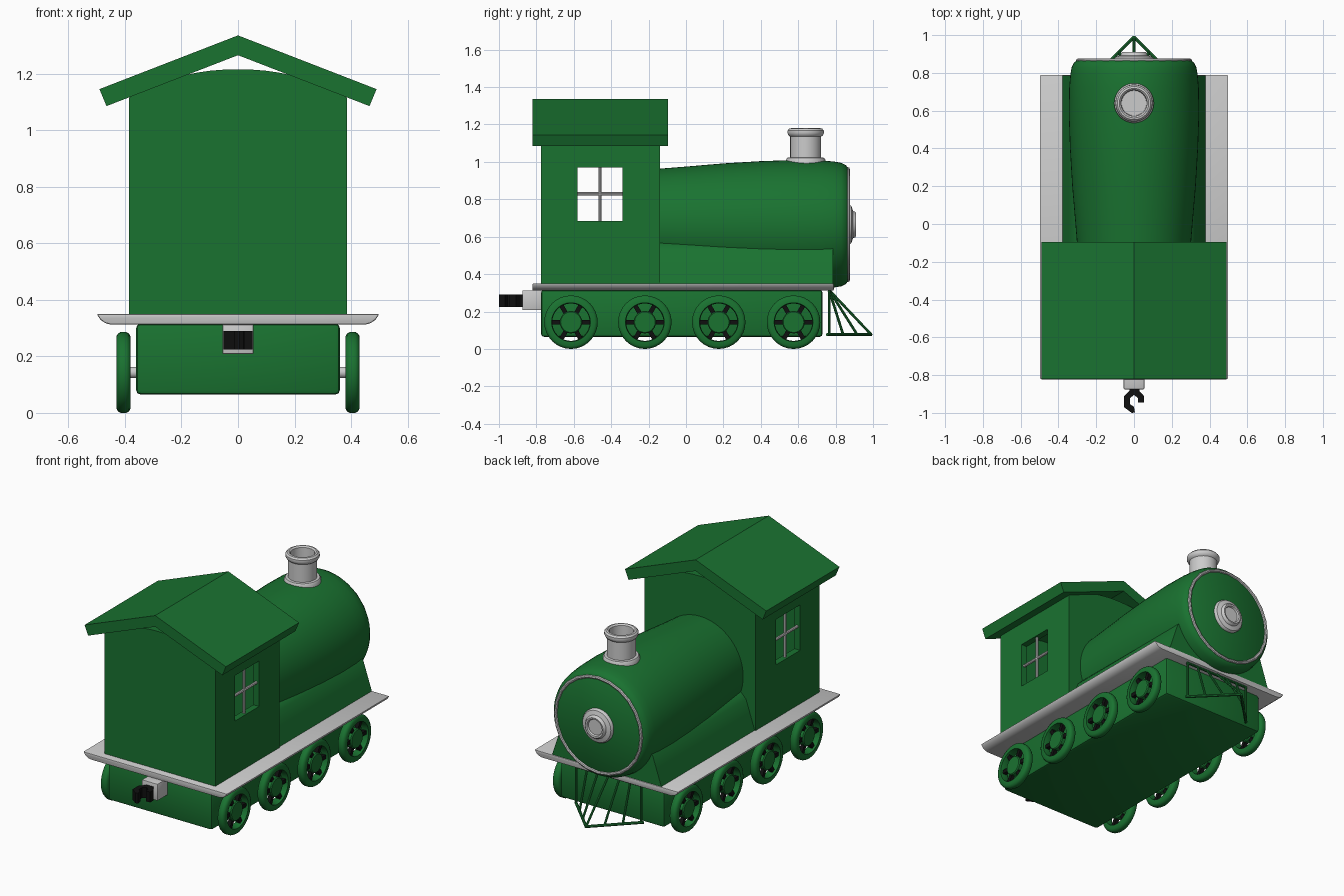
import bpy, bmesh
from math import sin, cos, pi, radians
from mathutils import Vector, Matrix

if "Cube" in bpy.data.objects:
    bpy.data.objects.remove(bpy.data.objects["Cube"])


def material(name, rgb):
    m = bpy.data.materials.new(name)
    m.diffuse_color = (*rgb, 1)
    m.use_nodes = True
    m.node_tree.nodes["Principled BSDF"].inputs["Base Color"].default_value = m.diffuse_color
    return m


GREEN = material("green_paint", (0.01, 0.17, 0.03))
BLACK = material("black_iron", (0.005, 0.005, 0.005))


def finish(name, bm, mat=None, bevel=0, segs=2, smooth=True):
    bmesh.ops.remove_doubles(bm, verts=bm.verts, dist=1e-5)
    bmesh.ops.recalc_face_normals(bm, faces=bm.faces)
    mesh = bpy.data.meshes.new(name)
    bm.to_mesh(mesh)
    bm.free()
    ob = bpy.data.objects.new(name, mesh)
    bpy.context.collection.objects.link(ob)
    if mat:
        mesh.materials.append(mat)
    bpy.ops.object.select_all(action='DESELECT')
    ob.select_set(True)
    bpy.context.view_layer.objects.active = ob
    if bevel:
        mod = ob.modifiers.new("bevel", 'BEVEL')
        mod.width, mod.segments = bevel, segs
        bpy.ops.object.modifier_apply(modifier="bevel")
    if smooth:
        bpy.ops.object.shade_smooth_by_angle(angle=radians(35))
    return ob


def place(axis, h, u, v):
    return {'x': (h, u, v), 'y': (u, h, v), 'z': (u, v, h)}[axis]


def prism(name, pts, lo, hi, axis='y', mat=None, **kw):
    """Extrude a 2D outline along an axis."""
    bm = bmesh.new()
    a = [bm.verts.new(place(axis, lo, *p)) for p in pts]
    b = [bm.verts.new(place(axis, hi, *p)) for p in pts]
    bm.faces.new(a)
    bm.faces.new(b[::-1])
    for i in range(len(pts)):
        j = (i + 1) % len(pts)
        bm.faces.new((a[i], a[j], b[j], b[i]))
    return finish(name, bm, mat, **kw)


def box(name, x, y, z, mat=None, **kw):
    return prism(name, [(x[0], z[0]), (x[1], z[0]), (x[1], z[1]), (x[0], z[1])],
                 y[0], y[1], 'y', mat, **kw)


def lathe(name, prof, axis, centre, mat=None, seg=48, closed=False):
    """Spin a (height, radius) profile round an axis."""
    bm = bmesh.new()
    c = Vector(centre)
    rings = [[bm.verts.new(c + Vector(place(axis, h, r * cos(2 * pi * k / seg), r * sin(2 * pi * k / seg))))
              for k in range(seg)] for h, r in prof]
    n = len(rings)
    for i in range(n if closed else n - 1):
        p, q = rings[i], rings[(i + 1) % n]
        for k in range(seg):
            m = (k + 1) % seg
            bm.faces.new((p[k], p[m], q[m], q[k]))
    return finish(name, bm, mat)


def rod(name, a, b, r, mat=None, seg=8):
    a, b = Vector(a), Vector(b)
    d = b - a
    mtx = Matrix.Translation((a + b) / 2) @ d.to_track_quat('Z', 'Y').to_matrix().to_4x4()
    bm = bmesh.new()
    bmesh.ops.create_cone(bm, cap_ends=True, segments=seg, radius1=r, radius2=r, depth=d.length, matrix=mtx)
    return finish(name, bm, mat)


def cut(ob, cutter):
    mod = ob.modifiers.new("cut", 'BOOLEAN')
    mod.operation, mod.solver, mod.object = 'DIFFERENCE', 'EXACT', cutter
    bpy.context.view_layer.objects.active = ob
    bpy.ops.object.modifier_apply(modifier="cut")
    bpy.data.objects.remove(cutter)


def mirrored(half):
    """Complete a right-hand outline that starts and ends on or off the centre line."""
    return half + [(-x, z) for x, z in reversed(half) if x > 1e-6]


# Cab: hollow shell with an arched top and side windows
def cab_outline(w, base, top):
    arch = [(w * (1 - 2 * i / 16), top - 0.1 * abs(1 - 2 * i / 16) ** 2.2) for i in range(17)]
    return [(-w, base), (w, base)] + arch


cab = prism("cab", cab_outline(0.385, 0.345, 1.215), -0.775, -0.14, mat=GREEN, smooth=False)
cut(cab, prism("cab_hollow", cab_outline(0.345, 0.37, 1.175), -0.735, -0.18, smooth=False))
cut(cab, box("window_cutter", (-0.6, 0.6), (-0.58, -0.34), (0.685, 0.97), smooth=False))

# Window bars
for s, side in ((1, "right"), (-1, "left")):
    rod(f"{side}_window_post", (s * 0.365, -0.46, 0.68), (s * 0.365, -0.46, 0.975), 0.009)
    rod(f"{side}_window_rail", (s * 0.365, -0.585, 0.83), (s * 0.365, -0.335, 0.83), 0.009)

# Gable roof
prism("roof", [(0, 1.335), (0.49, 1.145), (0.465, 1.085), (0, 1.265), (-0.465, 1.085), (-0.49, 1.145)],
      -0.82, -0.095, mat=GREEN, smooth=False)

# Running board and chassis
prism("running_board", mirrored([(0.45, 0.312), (0.47, 0.318), (0.487, 0.33), (0.5, 0.35)]),
      -0.822, 0.79, bevel=0.006)
box("chassis", (-0.36, 0.36), (-0.775, 0.73), (0.065, 0.315), GREEN, bevel=0.015)

# Boiler with its skirt
lathe("boiler", [(-0.15, 0), (-0.15, 0.298), (0, 0.31), (0.2, 0.327), (0.4, 0.339), (0.58, 0.345),
                 (0.72, 0.343), (0.79, 0.337), (0.83, 0.33), (0.855, 0.318), (0.866, 0.302), (0.866, 0)],
      'y', (0, 0, 0.665), GREEN, 64)
prism("boiler_skirt", mirrored([(0.38, 0.345), (0.345, 0.45), (0.318, 0.53), (0.283, 0.565), (0.2, 0.59)]),
      -0.145, 0.785, mat=GREEN)

# Boiler front trim
bpy.ops.mesh.primitive_torus_add(major_segments=24, minor_segments=8, major_radius=0.297, minor_radius=0.01,
                                 location=(0, 0.866, 0.665), rotation=(pi / 2, 0, 0))
bpy.context.object.name = "boiler_front_ring"
bpy.ops.object.shade_smooth_by_angle(angle=radians(35))
lathe("boiler_front_boss", [(0.86, 0), (0.86, 0.105), (0.875, 0.105), (0.885, 0.098), (0.893, 0.072),
                            (0.905, 0.068), (0.91, 0.062), (0.908, 0.052), (0.897, 0.048), (0.897, 0)],
      'y', (0, 0, 0.665))

# Chimney
lathe("chimney", [(0.97, 0.105), (1.012, 0.105), (1.022, 0.098), (1.024, 0.083), (1.135, 0.083), (1.142, 0.092),
                  (1.155, 0.098), (1.168, 0.097), (1.178, 0.088), (1.18, 0.078), (1.172, 0.069), (1.06, 0.066),
                  (1.06, 0), (0.97, 0)], 'z', (0, 0.64, 0), closed=True)

# Wheels, spokes and axles
for i, y in enumerate((-0.615, -0.22, 0.175, 0.575), 1):
    rod(f"axle_{i}", (-0.4, y, 0.143), (0.4, y, 0.143), 0.02, seg=16)
    for s, side in ((1, "right"), (-1, "left")):
        c = (s * 0.405, y, 0.143)
        tag = f"{side}_wheel_{i}"
        lathe(tag + "_rim", [(-0.025, 0.104), (-0.025, 0.128), (-0.019, 0.138), (-0.01, 0.143), (0.01, 0.143),
                             (0.019, 0.138), (0.025, 0.128), (0.025, 0.104), (0, 0.1)], 'x', c, GREEN, 32, True)
        lathe(tag + "_hub", [(-0.02, 0), (-0.02, 0.055), (-0.014, 0.06), (0.014, 0.06), (0.02, 0.055), (0.02, 0)],
              'x', c, GREEN, 24)
        bm = bmesh.new()
        for k in range(3):
            bmesh.ops.create_cube(bm, matrix=Matrix.Translation(c) @ Matrix.Rotation(k * pi / 3, 4, 'X')
                                  @ Matrix.Diagonal((0.024, 0.215, 0.024, 1)))
        finish(tag + "_spokes", bm, BLACK, smooth=False)

# Track guard: V-shaped foot with fanned bars
for s, side in ((1, "right"), (-1, "left")):
    rod(f"{side}_guard_foot", (0, 0.99, 0.077), (s * 0.235, 0.755, 0.077), 0.009, GREEN)
    for k, x in enumerate((0.075, 0.15, 0.225), 1):
        rod(f"{side}_guard_bar_{k}", (s * x, 0.765, 0.315), (s * x, 0.99 - x, 0.077), 0.007, GREEN)
rod("guard_centre_bar", (0, 0.765, 0.315), (0, 0.99, 0.077), 0.007, GREEN)
rod("guard_top_bar", (-0.23, 0.765, 0.308), (0.23, 0.765, 0.308), 0.008, GREEN)

# Coupler block and hook
box("coupler_block", (-0.055, 0.055), (-0.875, -0.76), (0.208, 0.313), bevel=0.005)
prism("coupler_hook", [(-0.02, -0.86), (0.025, -0.86), (0.03, -0.885), (0.052, -0.91), (0.052, -0.945),
                       (0.022, -0.945), (0.02, -0.92), (0, -0.905), (-0.02, -0.92), (-0.02, -0.955),
                       (0, -0.968), (0.005, -0.998), (-0.012, -1.0), (-0.052, -0.97), (-0.052, -0.91),
                       (-0.025, -0.885)], 0.225, 0.29, 'z', BLACK, smooth=False)
